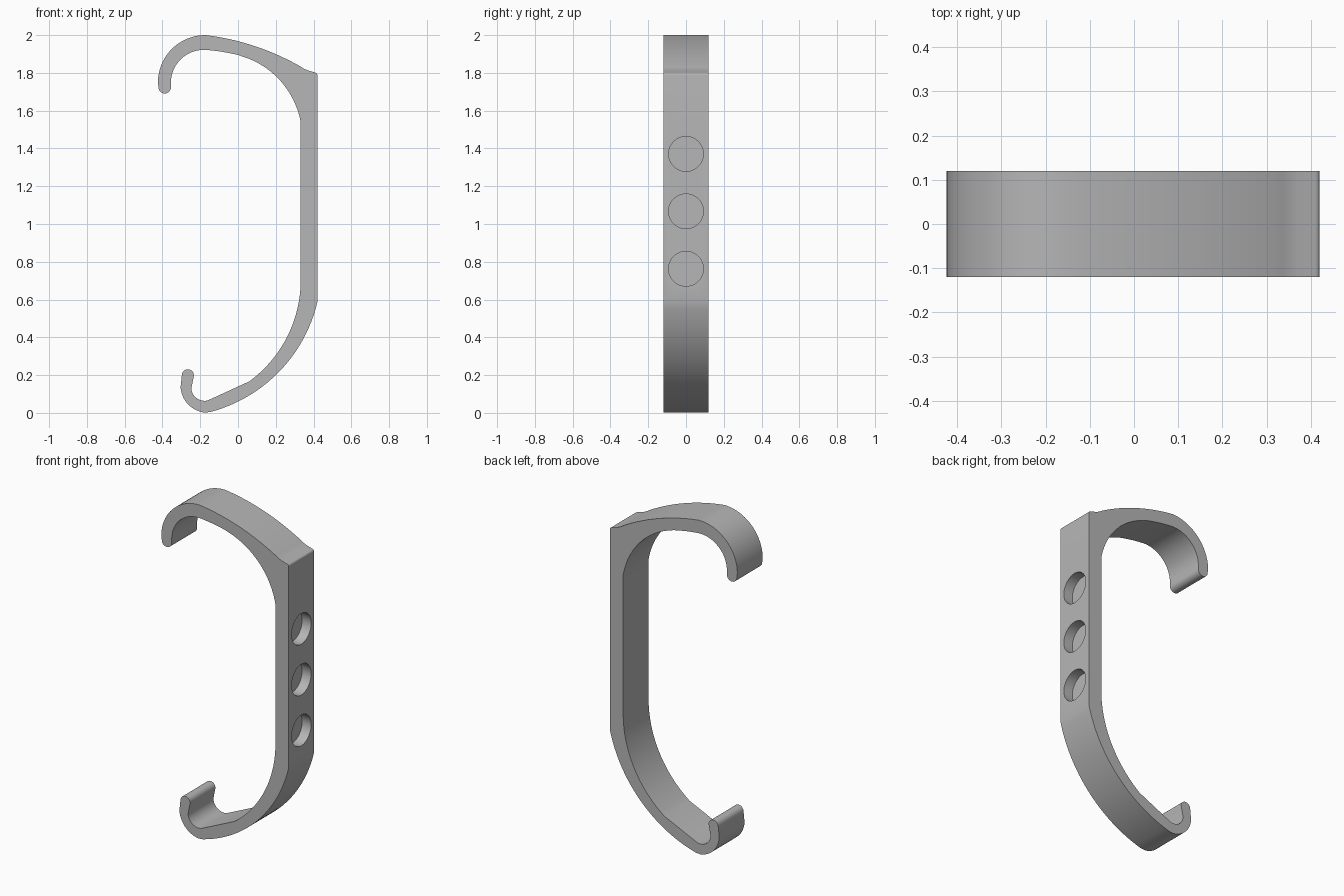
import bpy, bmesh
from math import atan2, cos, sin, hypot, pi, radians
from mathutils import Vector

cube = bpy.data.objects.get("Cube")
if cube:
    bpy.data.objects.remove(cube, do_unlink=True)

HALF_WIDTH = 0.12
FACE_X = 0.42

grey = bpy.data.materials.new("plain grey")
grey.use_nodes = True
grey.diffuse_color = (0.47, 0.47, 0.47, 1)
grey.node_tree.nodes["Principled BSDF"].inputs["Base Color"].default_value = grey.diffuse_color


def arc(a, b, c, steps=14):
    """Points on the circular arc from a through b to c."""
    (ax, az), (bx, bz), (cx, cz) = a, b, c
    d = 2 * (ax * (bz - cz) + bx * (cz - az) + cx * (az - bz))
    sa, sb, sc = (x * x + z * z for x, z in (a, b, c))
    ox = (sa * (bz - cz) + sb * (cz - az) + sc * (az - bz)) / d
    oz = (sa * (cx - bx) + sb * (ax - cx) + sc * (bx - ax)) / d
    r = hypot(ax - ox, az - oz)
    start = atan2(az - oz, ax - ox)
    mid = (atan2(bz - oz, bx - ox) - start) % (2 * pi)
    sweep = (atan2(cz - oz, cx - ox) - start) % (2 * pi)
    if mid > sweep:
        sweep -= 2 * pi
    return [(ox + r * cos(start + sweep * i / steps),
             oz + r * sin(start + sweep * i / steps)) for i in range(steps + 1)]


# Side profile of the double hook, outer edge first
outline = [(FACE_X, 0.585)]
outline += arc((FACE_X, 1.788), (0.417, 1.797), (0.41, 1.801), 4)
outline += arc((0.37, 1.813), (0.35, 1.822), (0.33, 1.834), 4)
outline += arc((0.32, 1.84), (0.1, 1.938), (-0.12, 1.993))
outline += arc((-0.17, 2.0), (-0.352, 1.925), (-0.424, 1.745), 20)
outline += arc((-0.421, 1.725), (-0.388, 1.691), (-0.355, 1.725), 12)
outline += arc((-0.355, 1.755), (-0.303, 1.872), (-0.18, 1.922), 16)
outline += arc((-0.17, 1.922), (-0.08, 1.911), (0.0, 1.895), 6)
outline += arc((0.02, 1.888), (0.235, 1.746), (0.332, 1.54), 20)
outline += arc((0.332, 0.715), (0.248, 0.38), (0.06, 0.167), 20)
outline += arc((-0.16, 0.066), (-0.225, 0.083), (-0.247, 0.13), 12)
outline += arc((-0.234, 0.195), (-0.265, 0.231), (-0.297, 0.203), 12)
outline += arc((-0.304, 0.135), (-0.265, 0.046), (-0.18, 0.002), 14)
outline += arc((-0.15, 0.004), (0.2, 0.2), (FACE_X, 0.585), 24)[:-1]

# Extrude the profile across the width
bm = bmesh.new()
face = bm.faces.new([bm.verts.new((x, -HALF_WIDTH, z)) for x, z in outline])
extruded = bmesh.ops.extrude_face_region(bm, geom=[face])["geom"]
bmesh.ops.translate(bm, vec=Vector((0, 2 * HALF_WIDTH, 0)),
                    verts=[v for v in extruded if isinstance(v, bmesh.types.BMVert)])
bmesh.ops.recalc_face_normals(bm, faces=bm.faces)
mesh = bpy.data.meshes.new("double_hook")
bm.to_mesh(mesh)
bm.free()
mesh.materials.append(grey)
hook = bpy.data.objects.new("double_hook", mesh)
bpy.context.collection.objects.link(hook)

# Three round blind pockets in the mounting face
POCKET_DEPTH = 0.06
for i in range(3):
    bpy.ops.mesh.primitive_cylinder_add(
        vertices=48, radius=0.092, depth=2 * POCKET_DEPTH,
        location=(FACE_X, 0, 0.763 + 0.304 * i), rotation=(0, pi / 2, 0))
    cutter = bpy.context.object
    cutter.name = "pocket_cutter"
    cutter.hide_render = True
    cutter.data.materials.append(grey)
    cut = hook.modifiers.new("pocket", "BOOLEAN")
    cut.operation = "DIFFERENCE"
    cut.solver = "EXACT"
    cut.object = cutter
    bpy.context.view_layer.objects.active = hook
    bpy.ops.object.modifier_apply(modifier=cut.name)
    bpy.data.objects.remove(cutter, do_unlink=True)

# Smooth curves, crisp rims
bpy.ops.object.select_all(action="DESELECT")
hook.select_set(True)
bpy.context.view_layer.objects.active = hook
bpy.ops.object.shade_smooth_by_angle(angle=radians(25))
